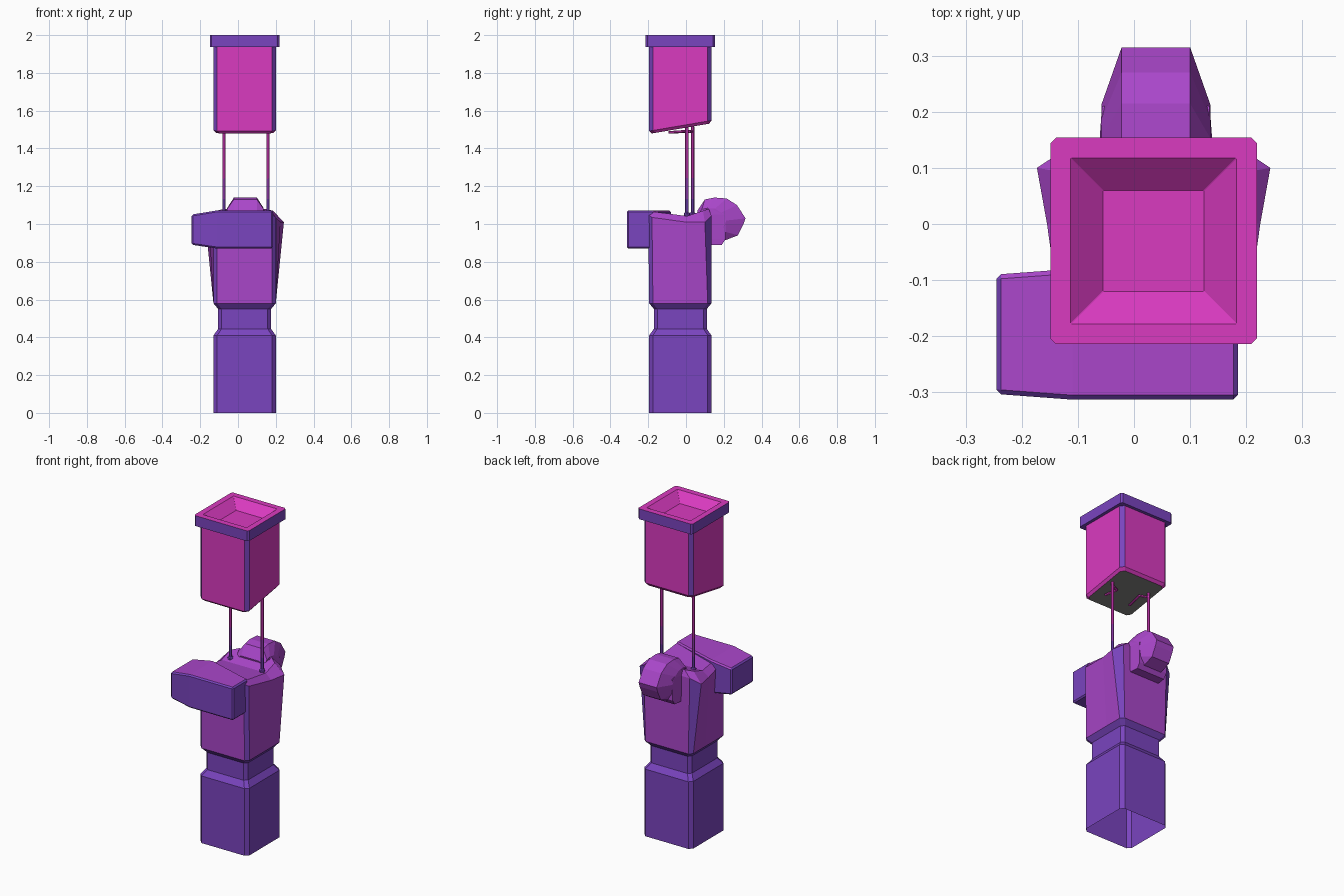
import bpy, bmesh, math
from mathutils import Vector

if "Cube" in bpy.data.objects:
    bpy.data.objects.remove(bpy.data.objects["Cube"])

CX, CY = 0.035, -0.03   # axis of the square column


def material(name, rgb):
    m = bpy.data.materials.new(name)
    m.diffuse_color = (*rgb, 1)
    m.use_nodes = True
    m.node_tree.nodes["Principled BSDF"].inputs["Base Color"].default_value = m.diffuse_color
    return m


MATS = [material("indigo", (0.195, 0.058, 0.52)),
        material("purple", (0.40, 0.062, 0.59)),
        material("pink", (0.70, 0.043, 0.53)),
        material("grey", (0.20, 0.20, 0.19))]
INDIGO, PURPLE, PINK, GREY = range(4)


def finish(name, bm, rule):
    bmesh.ops.recalc_face_normals(bm, faces=bm.faces)
    bm.normal_update()
    for f in bm.faces:
        f.material_index = rule(f.normal, f.calc_center_median())
    me = bpy.data.meshes.new(name)
    bm.to_mesh(me)
    bm.free()
    for m in MATS:
        me.materials.append(m)
    ob = bpy.data.objects.new(name, me)
    bpy.context.collection.objects.link(ob)
    return ob


def loft(name, rings, rule, start=True, end=True, strip_end=False):
    """Skin equal-length closed rings; strip_end caps with quads across the mirror line."""
    bm = bmesh.new()
    vs = [[bm.verts.new(p) for p in r] for r in rings]
    n = len(rings[0])
    for a, b in zip(vs, vs[1:]):
        for i in range(n):
            j = (i + 1) % n
            bm.faces.new((a[i], a[j], b[j], b[i]))
    if start:
        bm.faces.new(vs[0])
    if strip_end:
        t = vs[-1]
        for i in range(n // 2 - 1):
            bm.faces.new((t[i], t[i + 1], t[n - 2 - i], t[n - 1 - i]))
    elif end:
        bm.faces.new(vs[-1])
    return finish(name, bm, rule)


def square(h, c, z, slope=0.0):
    """Square ring with cut corners, optionally tilted along y."""
    k = h - c
    pts = [(k, -h), (h, -k), (h, k), (k, h), (-k, h), (-h, k), (-h, -k), (-k, -h)]
    return [(CX + x, CY + y, z + slope * y) for x, y in pts]


def mirrored(half):
    """Ring from right-hand points mirrored across the column axis."""
    return ([(CX + x, y, z) for x, y, z in half] +
            [(CX - x, y, z) for x, y, z in reversed(half)])


def corner(n):
    return abs(n.x) > 0.3 and abs(n.y) > 0.3 and abs(n.z) < 0.6


# Lower column and neck, open underneath
loft("lower_column", [square(0.165, 0.02, 0), square(0.165, 0.02, 0.41),
                      square(0.14, 0.018, 0.445), square(0.14, 0.018, 0.55),
                      square(0.165, 0.02, 0.58)],
     lambda n, c: INDIGO, start=False, end=False)

# Middle body, flaring towards the back, with a valley on top
base = [(0.145, -0.195, 0.58), (0.165, -0.175, 0.58), (0.165, 0.0, 0.58),
        (0.165, 0.115, 0.58), (0.145, 0.135, 0.58)]
wide = [(0.145, -0.2, 1.05), (0.165, -0.18, 1.035), (0.19, 0.0, 1.01),
        (0.208, 0.1, 1.01), (0.155, 0.135, 1.045)]
top = [(0.14, -0.19, 1.07), (0.145, -0.17, 1.065), (0.15, 0.005, 1.042),
       (0.15, 0.09, 1.07), (0.11, 0.12, 1.08)]
loft("middle_body", [mirrored(r) for r in (base, wide, top)],
     lambda n, c: INDIGO if corner(n) else PURPLE, start=False, strip_end=True)


# Front block reaching out to the left
def section(x, y0, y1, z0, z1):
    return [(x, y0, z0), (x, y1, z0), (x, y1, z1), (x, y0, z1)]


block = loft("front_block", [section(-0.245, -0.303, -0.09, 0.89, 1.05),
                             section(-0.11, -0.313, -0.08, 0.87, 1.072),
                             section(0.185, -0.313, -0.17, 0.87, 1.072)],
             lambda n, c: PURPLE if n.z > 0.6 else INDIGO)
bev = block.modifiers.new("bevel", 'BEVEL')
bev.width = 0.008
bev.segments = 1

# Rear knob: rounded profile, its sides sloping out to a smaller outline
profile = [(0.06, 1.07), (0.10, 1.13), (0.15, 1.14), (0.215, 1.135), (0.27, 1.10),
           (0.315, 1.03), (0.305, 1.0), (0.275, 0.94), (0.21, 0.915), (0.10, 0.90)]
small = [(0.06 + (y - 0.06) * 0.6, 1.0 + (z - 1.0) * 0.6) for y, z in profile]
loft("rear_knob", [[(x, y, z) for y, z in p] for x, p in
                   ((-0.058, small), (-0.022, profile), (0.10, profile), (0.136, small))],
     lambda n, c: PURPLE)

# Bracket joining the knob to the body
loft("rear_bracket", [[(-0.065, 0.10, z), (0.143, 0.10, z), (0.135, d, z), (-0.057, d, z)]
                      for z, d in ((0.89, 0.19), (0.92, 0.21), (1.05, 0.21), (1.08, 0.15))],
     lambda n, c: PURPLE)


# Thin rods with ball feet and bent upper ends
def rod(name, path, r=0.009):
    bm = bmesh.new()
    for a, b in zip(path, path[1:]):
        a, b = Vector(a), Vector(b)
        d = b - a
        mat = d.to_track_quat('Z', 'Y').to_matrix().to_4x4()
        mat.translation = (a + b) / 2
        bmesh.ops.create_cone(bm, cap_ends=True, segments=6, radius1=r, radius2=r,
                              depth=d.length + r * 0.5, matrix=mat)
    return finish(name, bm, lambda n, c: INDIGO if c.z < 1.15 else
                  PURPLE if c.z < 1.25 else PINK)


for side, x, y, inward in (("left", -0.075, 0.035, 0.05), ("right", 0.16, 0.005, -0.05)):
    rod(side + "_rod", [(x, y, 1.03), (x, y, 1.13), (x, y, 1.24), (x, y, 1.515)])
    rod(side + "_rod_hook", [(x, y, 1.49), (x + inward, y - 0.02, 1.49),
                             (x + inward * 0.6, -0.09, 1.485)], 0.007)
    bm = bmesh.new()
    bmesh.ops.create_icosphere(bm, subdivisions=1, radius=0.018)
    bmesh.ops.translate(bm, verts=bm.verts, vec=(x, y, 1.05))
    finish(side + "_rod_foot", bm, lambda n, c: INDIGO)

# Upper box with slanted grey underside and indigo corners
loft("upper_box", [square(0.152, 0.02, 1.505, 0.17), square(0.165, 0.02, 1.52, 0.17),
                   square(0.165, 0.02, 1.945)],
     lambda n, c: GREY if n.z < -0.9 else INDIGO if corner(n) else PINK, end=False)

# Top rim with a sunken square recess
loft("top_rim", [square(0.16, 0.01, 1.937), square(0.184, 0.01, 1.937), square(0.184, 0.01, 2.0),
                 square(0.148, 0.001, 2.0), square(0.09, 0.001, 1.95)],
     lambda n, c: PINK if n.z > 0.2 else INDIGO, start=False)
